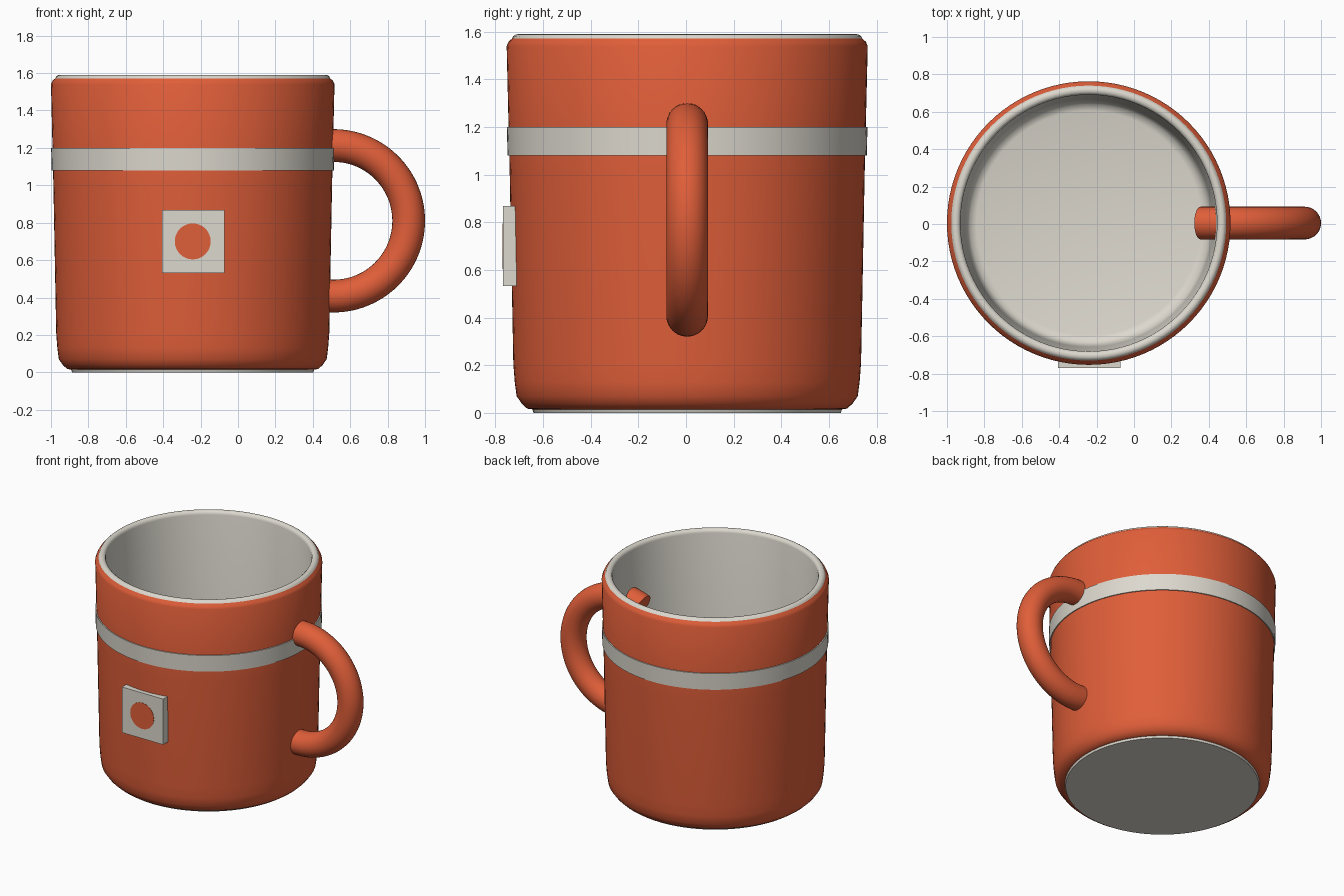
import bpy, bmesh, math
from mathutils import Vector

if "Cube" in bpy.data.objects:
    bpy.data.objects.remove(bpy.data.objects["Cube"])

CX, CY = -0.242, 0.005   # mug axis


def material(name, rgb):
    m = bpy.data.materials.new(name)
    m.diffuse_color = (*rgb, 1)
    m.use_nodes = True
    m.node_tree.nodes["Principled BSDF"].inputs["Base Color"].default_value = m.diffuse_color
    return m


ORANGE = material("orange glaze", (0.74, 0.112, 0.041))
CREAM = material("cream glaze", (0.72, 0.69, 0.62))


def finish(bm, name, mats, angle=60):
    bmesh.ops.recalc_face_normals(bm, faces=bm.faces)
    me = bpy.data.meshes.new(name)
    bm.to_mesh(me)
    bm.free()
    ob = bpy.data.objects.new(name, me)
    bpy.context.collection.objects.link(ob)
    for m in mats:
        me.materials.append(m)
    bpy.ops.object.select_all(action='DESELECT')
    ob.select_set(True)
    bpy.context.view_layer.objects.active = ob
    bpy.ops.object.shade_smooth_by_angle(angle=math.radians(angle))
    return ob


def sweep(rings, close=False, caps=False):
    """Skin a list of equally sized vertex-position rings."""
    bm = bmesh.new()
    rows = [[bm.verts.new(p) for p in r] for r in rings]
    n = len(rows[0])
    pairs = list(zip(rows, rows[1:])) + ([(rows[-1], rows[0])] if close else [])
    faces = []
    for k, (a, b) in enumerate(pairs):
        for i in range(n):
            j = (i + 1) % n
            faces.append((k, bm.faces.new((a[i], a[j], b[j], b[i]))))
    if caps:
        bm.faces.new(rows[0])
        bm.faces.new(rows[-1])
    return bm, faces


def lathe_rings(profile, n=96):
    return [[(CX + r * math.cos(2 * math.pi * i / n),
              CY + r * math.sin(2 * math.pi * i / n), z) for i in range(n)]
            for r, z in profile]


# Mug: cream foot, orange outside, cream rim and inside
foot = [(0.645, 0.0), (0.65, 0.015)]
outside = [(0.672, 0.018), (0.695, 0.04), (0.716, 0.07), (0.724, 0.13), (0.73, 0.21),
           (0.745, 1.0), (0.758, 1.54), (0.75, 1.558), (0.735, 1.572)]
inside = [(0.73, 1.582), (0.721, 1.588), (0.71, 1.59), (0.699, 1.587), (0.69, 1.58),
          (0.686, 1.565), (0.662, 0.21), (0.655, 0.13), (0.635, 0.09), (0.60, 0.08)]
bm, faces = sweep(lathe_rings(foot + outside + inside), caps=True)
for f in bm.faces:
    f.material_index = 1
for k, f in faces:
    if 1 <= k < len(foot) + len(outside) - 1:
        f.material_index = 0
finish(bm, "mug_body", [ORANGE, CREAM])

# Raised stripe round the mug
bm, _ = sweep(lathe_rings([(0.74, 1.08), (0.754, 1.08), (0.757, 1.20), (0.74, 1.20)]), close=True)
finish(bm, "stripe_band", [CREAM], 40)

# Handle: part ring whose ends run through the wall
R, r, n, steps = 0.4025, 0.0875, 32, 64
rings = []
for s in range(steps + 1):
    a = math.radians(-112.5 + 225 * s / steps)
    out = Vector((math.cos(a), 0, math.sin(a)))
    c = Vector((0.51, CY, 0.81)) + out * R
    rings.append([c + out * r * math.cos(t) + Vector((0, r * math.sin(t), 0))
                  for t in (2 * math.pi * i / n for i in range(n))])
bm, _ = sweep(rings, caps=True)
finish(bm, "handle", [ORANGE])

# Square plate on the front
bm = bmesh.new()
bmesh.ops.create_cube(bm, size=1)
for v in bm.verts:
    v.co = (CX + 0.003 + v.co.x * 0.335, -0.734 + v.co.y * 0.07, 0.70 + v.co.z * 0.336)
finish(bm, "front_plate", [CREAM], 30)

# Round spot on the plate
spot = [[(CX + 0.096 * math.cos(2 * math.pi * i / 48), y,
          0.70 + 0.096 * math.sin(2 * math.pi * i / 48)) for i in range(48)]
        for y in (-0.768, -0.771)]
bm, _ = sweep(spot, caps=True)
finish(bm, "plate_spot", [ORANGE], 30)
